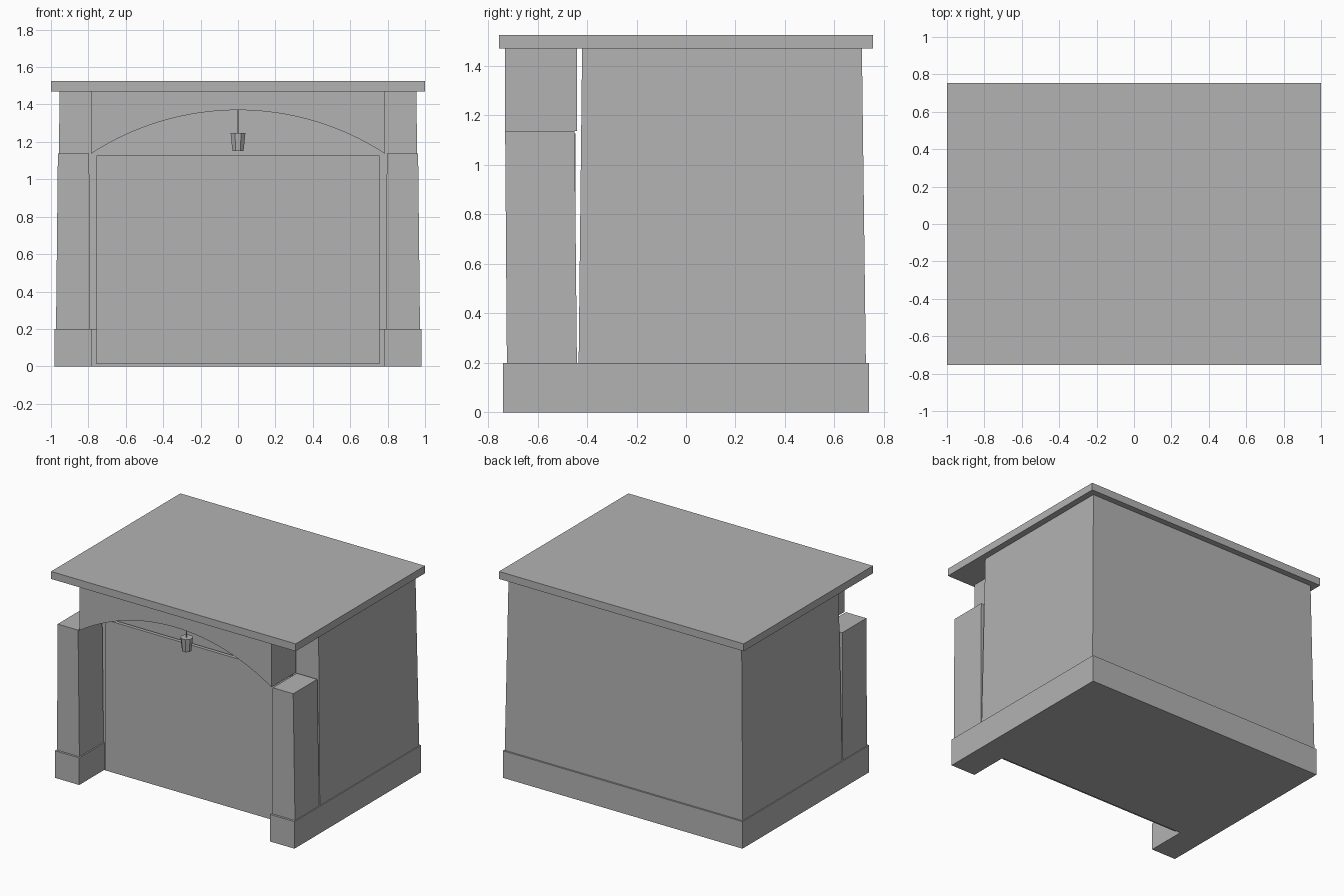
import bpy, bmesh, math

cube = bpy.data.objects.get("Cube")
if cube:
    bpy.data.objects.remove(cube, do_unlink=True)

GREY = (0.45, 0.45, 0.45, 1.0)
grey = bpy.data.materials.new("plain grey")
grey.use_nodes = True
grey.diffuse_color = GREY
grey.node_tree.nodes["Principled BSDF"].inputs["Base Color"].default_value = GREY


def finish(name, bm):
    """Turn a bmesh into a named grey object."""
    bmesh.ops.recalc_face_normals(bm, faces=bm.faces)
    mesh = bpy.data.meshes.new(name)
    bm.to_mesh(mesh)
    bm.free()
    mesh.materials.append(grey)
    obj = bpy.data.objects.new(name, mesh)
    bpy.context.collection.objects.link(obj)
    return obj


def block(name, z0, z1, bottom, top=None):
    """Box from (x0, x1, y0, y1) at z0 to another rectangle at z1."""
    bm = bmesh.new()
    rings = []
    for z, (x0, x1, y0, y1) in ((z0, bottom), (z1, top or bottom)):
        corners = ((x0, y0), (x1, y0), (x1, y1), (x0, y1))
        rings.append([bm.verts.new((x, y, z)) for x, y in corners])
    low, high = rings
    bm.faces.new(low)
    bm.faces.new(high)
    for i in range(4):
        j = (i + 1) % 4
        bm.faces.new((low[i], low[j], high[j], high[i]))
    return finish(name, bm)


def prism(name, outline, offset):
    """Extrude a closed outline of 3D points by an offset."""
    bm = bmesh.new()
    face = bm.faces.new([bm.verts.new(p) for p in outline])
    result = bmesh.ops.extrude_face_region(bm, geom=[face], use_keep_orig=True)
    moved = [g for g in result["geom"] if isinstance(g, bmesh.types.BMVert)]
    bmesh.ops.translate(bm, vec=offset, verts=moved)
    return finish(name, bm)


def cone(name, sides, r_low, r_high, z0, z1, y, turn=0.0):
    """Upright cylinder or cone on the centre line."""
    bm = bmesh.new()
    bmesh.ops.create_cone(bm, cap_ends=True, segments=sides, radius1=r_low,
                          radius2=r_high, depth=z1 - z0)
    obj = finish(name, bm)
    obj.location = (0, y, (z0 + z1) / 2)
    obj.rotation_euler.z = turn
    return obj


# Plinth: U-shaped, with two feet under the columns
half = [(0.78, -0.447), (0.78, -0.74), (0.98, -0.74), (0.98, 0.74)]
plan = half + [(-x, y) for x, y in reversed(half)]
prism("plinth", [(x, y, 0) for x, y in plan], (0, 0, 0.2))

# Tapered main body and flat roof
block("body", 0.2, 1.47, (-0.973, 0.973, -0.434, 0.727),
      (-0.953, 0.953, -0.42, 0.711))
block("roof", 1.47, 1.525, (-1, 1, -0.755, 0.755))

# Front columns
for name, s in (("left_column", 1), ("right_column", -1)):
    block(name, 0.2, 1.137, (0.79 * s, 0.973 * s, -0.724, -0.441),
          (0.796 * s, 0.963 * s, -0.731, -0.45))

# Arched beam between the columns
span, spring, apex = 0.785, 1.137, 1.37
rise = apex - spring
radius = (span ** 2 + rise ** 2) / (2 * rise)
sweep = math.asin(span / radius)
steps = 32
outline = [(span, -0.731, 1.47), (-span, -0.731, 1.47)]
for i in range(steps + 1):
    a = sweep * (2 * i / steps - 1)
    outline.append((radius * math.sin(a), -0.731,
                    apex - radius * (1 - math.cos(a))))
prism("arched_beam", outline, (0, 0.29, 0))

# Door panel in front of the body
block("door_panel", 0.013, 1.127, (-0.757, 0.757, -0.473, -0.447))

# Hanging lamp
cone("lamp_cord", 6, 0.004, 0.004, 1.245, 1.375, -0.6)
cone("lamp_shade", 8, 0.032, 0.043, 1.15, 1.248, -0.6, math.pi / 8)
